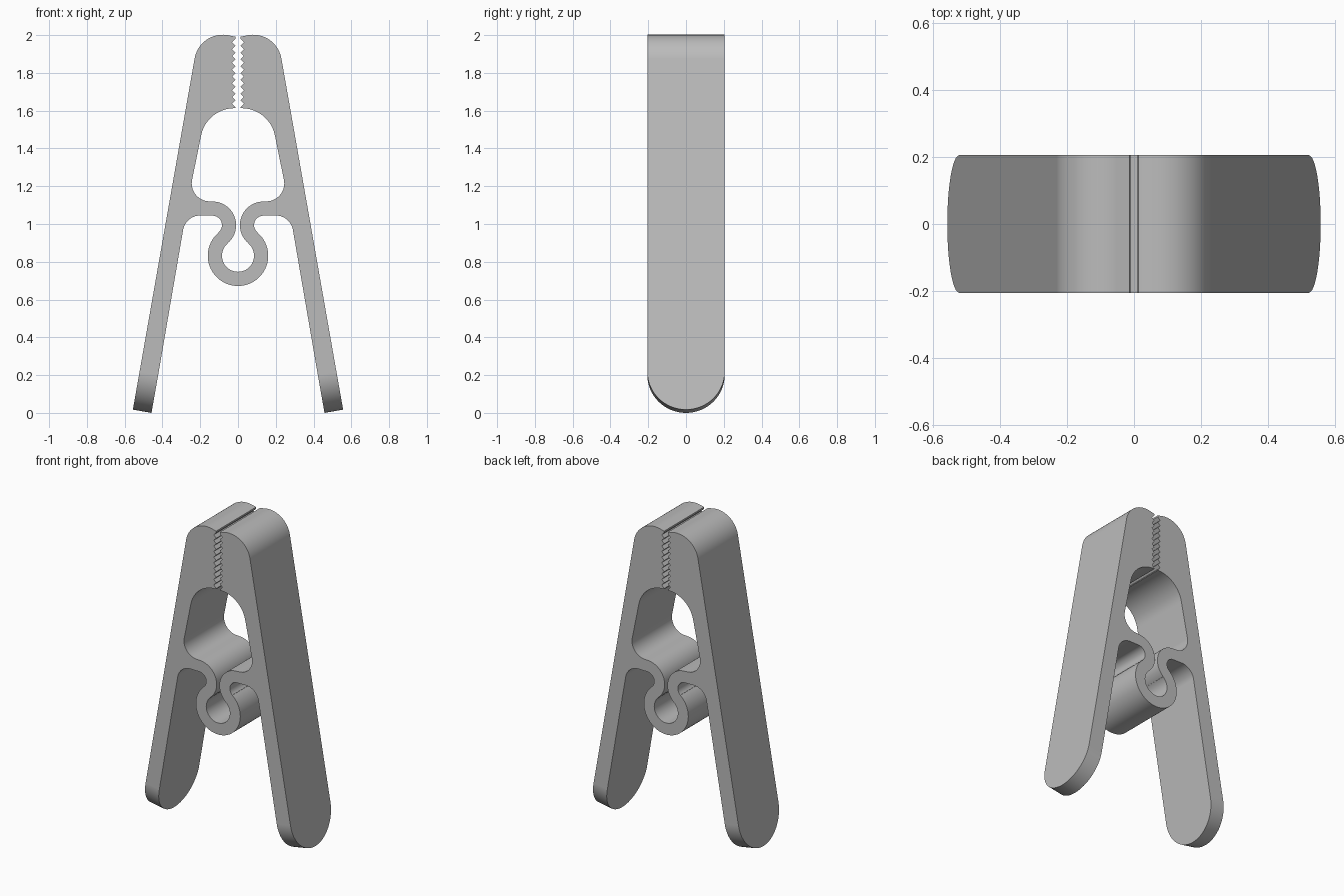
import bpy, bmesh
from math import radians, sin, cos, pi
from mathutils import Vector

cube = bpy.data.objects.get("Cube")
if cube:
    bpy.data.objects.remove(cube, do_unlink=True)

HALF = 0.205            # half depth of the strip
TILT = radians(10)      # splay of the handles
THICK = 0.1             # handle thickness
GAP, TOOTH, TEETH = 0.013, 0.018, 10


def arc(cx, cz, r, a0, a1, n=20):
    """Points along an arc, angles in degrees."""
    angles = [radians(a0 + (a1 - a0) * i / n) for i in range(n + 1)]
    return [(cx + r * cos(a), cz + r * sin(a)) for a in angles]


loop = (0, 0.832)       # spring loop centre
neck = (0.135, 0.994)   # centre of the bend above it

# Outside: loop, bend, web under the handle
outline = arc(*loop, 0.16, -90, 50, 28)
outline += arc(*neck, 0.05, 230, 90)
outline += arc(0.2, 0.953, 0.092, 90, 10)

# Handle, ending where the round tip begins
seam = len(outline)
inner = (0.458 - HALF * sin(TILT), HALF * cos(TILT))
outline += [inner, (inner[0] + THICK * cos(TILT), inner[1] + THICK * sin(TILT))]

# Jaw with its toothed gripping face
outline += arc(0.08, 1.85, 0.152, 10, 100)
outline += [(GAP, 1.991)]
top, pitch = 1.98, 0.0362
for i in range(TEETH):
    z = top - i * pitch
    outline += [(GAP, z), (GAP + TOOTH, z - pitch / 2)]
outline += [(GAP, top - TEETH * pitch)]

# Chamber below the jaw, then back round the bend and inside the loop
outline += arc(0.019, 1.433, 0.18, 92, 10)
outline += arc(0.15, 1.215, 0.095, 10, -90)
outline += arc(*neck, 0.125, 90, 230, 28)
outline += arc(*loop, 0.085, 50, -90)

# Extrude one half, left open at the centre and at the tip seam
bm = bmesh.new()
front = [bm.verts.new((x, -HALF, z)) for x, z in outline]
back = [bm.verts.new((x, HALF, z)) for x, z in outline]
bm.faces.new(front)
bm.faces.new(back[::-1])
for i in range(len(outline) - 1):
    if i != seam:
        bm.faces.new((front[i], front[i + 1], back[i + 1], back[i]))

# Round handle tip
rings = []
STEPS = 32
along = Vector((sin(TILT), 0, -cos(TILT)))
for k in (seam, seam + 1):
    centre = Vector((outline[k][0], 0, outline[k][1]))
    ring = [front[k]]
    for i in range(1, STEPS):
        a = pi * i / STEPS
        ring.append(bm.verts.new(centre + along * HALF * sin(a) - Vector((0, HALF * cos(a), 0))))
    rings.append(ring + [back[k]])
    bm.faces.new(rings[-1])
for i in range(STEPS):
    bm.faces.new((rings[0][i], rings[0][i + 1], rings[1][i + 1], rings[1][i]))

bmesh.ops.remove_doubles(bm, verts=bm.verts, dist=0.0002)
bmesh.ops.recalc_face_normals(bm, faces=bm.faces)
# Make sure the front cap faces forward
cap = min(bm.faces, key=lambda f: f.calc_center_median().y)
if cap.normal.y > 0:
    bmesh.ops.reverse_faces(bm, faces=bm.faces)

mesh = bpy.data.meshes.new("clip_body")
bm.to_mesh(mesh)
bm.free()
clip = bpy.data.objects.new("clip_body", mesh)
bpy.context.collection.objects.link(clip)

# Plain grey plastic
grey = bpy.data.materials.new("grey_plastic")
grey.use_nodes = True
colour = (0.5, 0.5, 0.5, 1)
grey.diffuse_color = colour
grey.node_tree.nodes["Principled BSDF"].inputs["Base Color"].default_value = colour
mesh.materials.append(grey)

bpy.ops.object.select_all(action="DESELECT")
clip.select_set(True)
bpy.context.view_layer.objects.active = clip
bpy.ops.object.shade_smooth_by_angle(angle=radians(30))

# Second half and clean shading on the flat faces
mirror = clip.modifiers.new("mirror", "MIRROR")
mirror.use_axis[0] = True
mirror.merge_threshold = 0.0005
weighted = clip.modifiers.new("weighted_normals", "WEIGHTED_NORMAL")
weighted.keep_sharp = True
